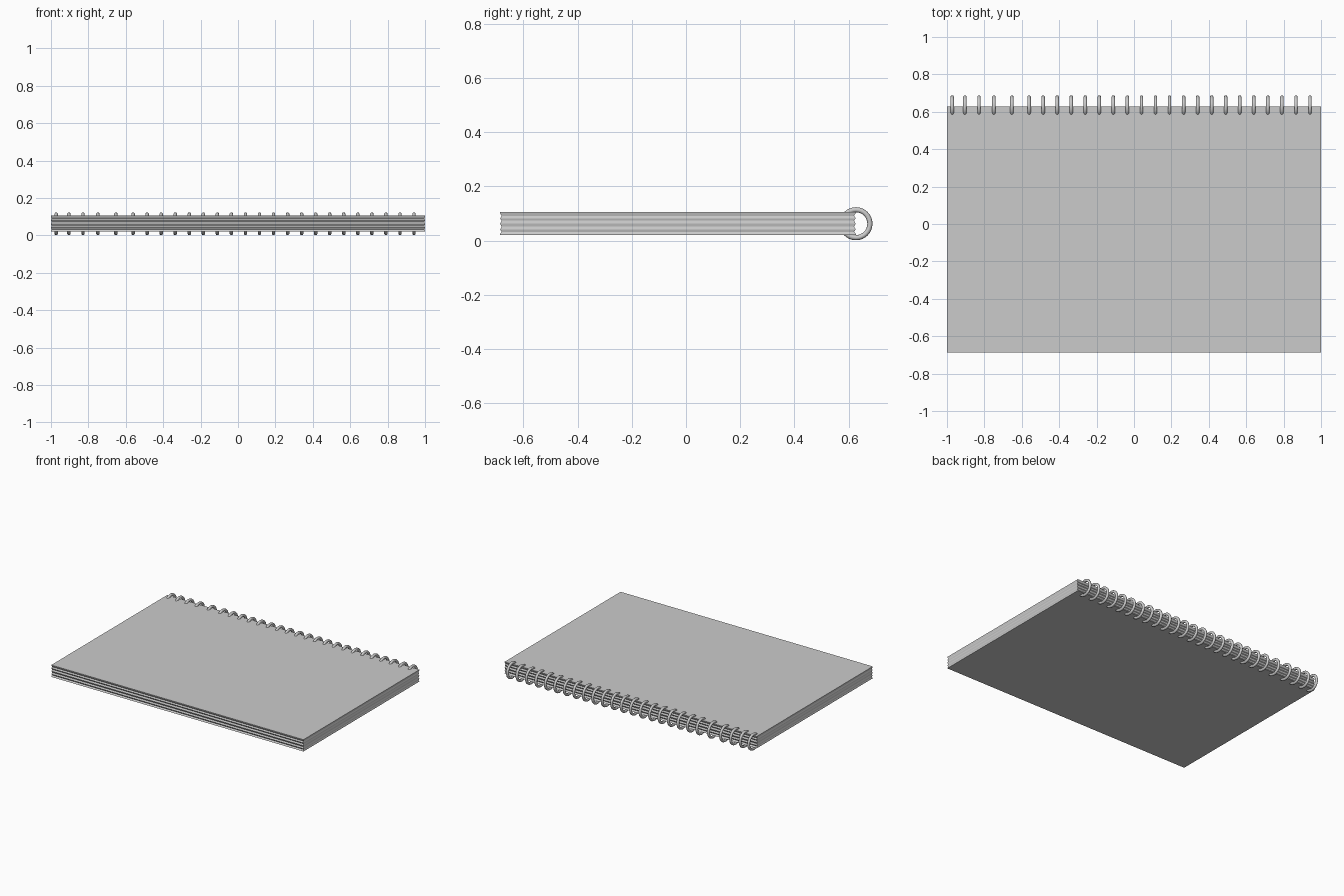
import bpy, bmesh

if "Cube" in bpy.data.objects:
    bpy.data.objects.remove(bpy.data.objects["Cube"])

X, Y0, Y1 = 1.0, -0.687, 0.627


def slab(name, levels):
    """Closed rectangular stack; levels are (z, inset) pairs."""
    bm = bmesh.new()
    loops = []
    for z, d in levels:
        dx = d * 0.4
        loops.append([bm.verts.new(p) for p in (
            (-X + dx, Y0 + d, z), (X - dx, Y0 + d, z),
            (X - dx, Y1 - d, z), (-X + dx, Y1 - d, z))])
    for a, b in zip(loops, loops[1:]):
        for i in range(4):
            j = (i + 1) % 4
            bm.faces.new((a[i], a[j], b[j], b[i]))
    bm.faces.new(loops[0][::-1])
    bm.faces.new(loops[-1])
    me = bpy.data.meshes.new(name)
    bm.to_mesh(me)
    bm.free()
    ob = bpy.data.objects.new(name, me)
    bpy.context.collection.objects.link(ob)
    return ob


# Covers and page block with rippled edges in one closed body
slab("notepad_body", [
    (0.021, 0.0), (0.025, 0.001), (0.032, 0.007), (0.041, 0.001),
    (0.051, 0.007), (0.062, 0.001), (0.073, 0.007), (0.082, 0.001),
    (0.091, 0.007), (0.101, 0.001), (0.106, 0.0)])

# Wire binding rings: the first few are unevenly spaced, the rest regular
xs = [-0.972, -0.904, -0.829, -0.749, -0.653]
xs += [-0.561 + 0.0751 * i for i in range(21)]
R, r = 0.0515, 0.0095
mesh = None
for i, x in enumerate(xs):
    if mesh is None:
        bpy.ops.mesh.primitive_torus_add(
            major_radius=R, minor_radius=r, major_segments=32, minor_segments=10)
        ring = bpy.context.object
        bpy.ops.object.shade_smooth()
        mesh = ring.data
    else:
        ring = bpy.data.objects.new("ring", mesh)
        bpy.context.collection.objects.link(ring)
    ring.name = f"binding_ring_{i + 1}"
    ring.rotation_euler = (0, 1.5707963, 0)
    ring.location = (x, Y1, R + r + 0.001)
